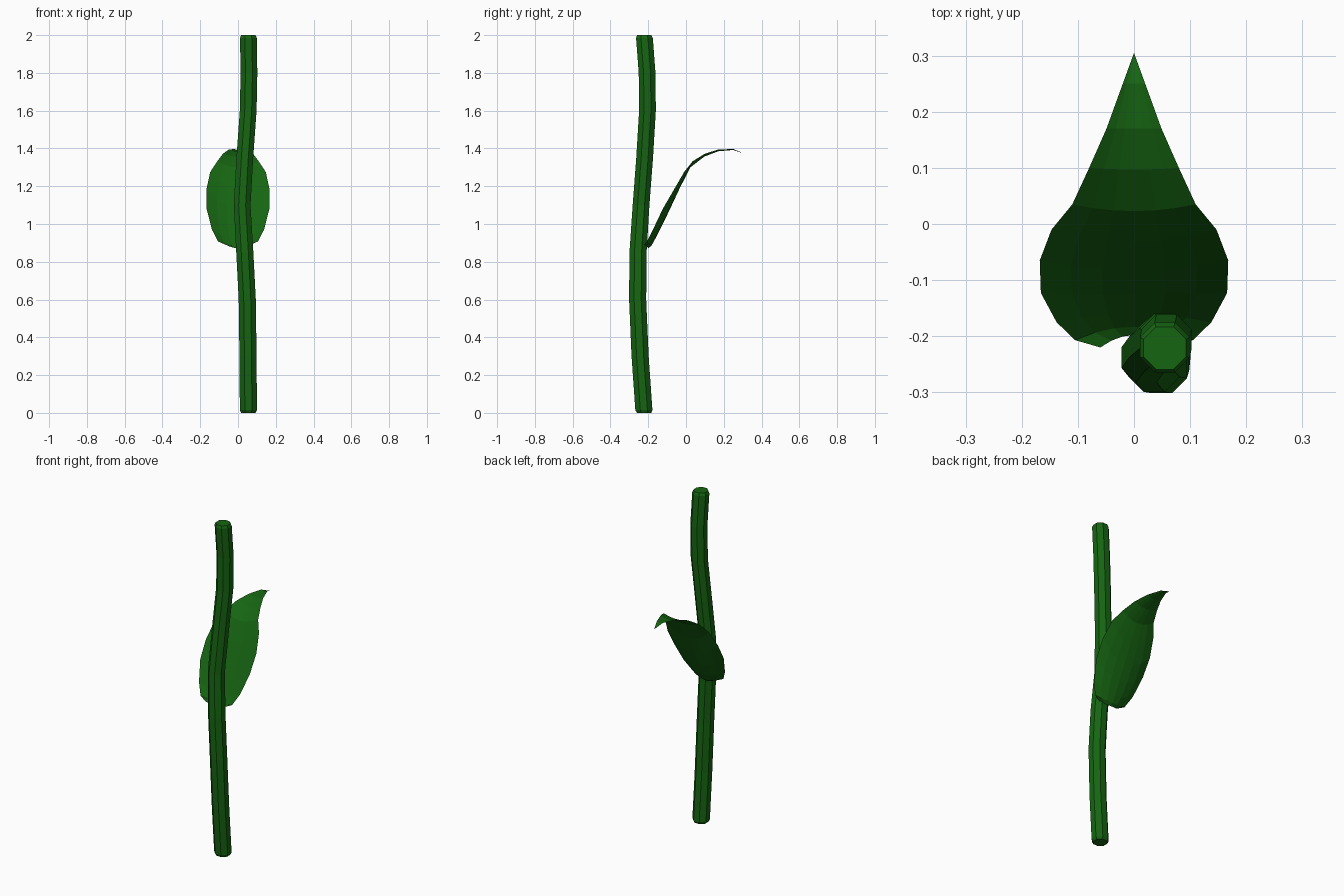
import bpy, bmesh, math
from mathutils import Vector

if "Cube" in bpy.data.objects:
    bpy.data.objects.remove(bpy.data.objects["Cube"])

green = bpy.data.materials.new("leaf_green")
green.diffuse_color = (0.008, 0.13, 0.006, 1)
green.use_nodes = True
green.node_tree.nodes["Principled BSDF"].inputs["Base Color"].default_value = green.diffuse_color


def finish(bm, name):
    me = bpy.data.meshes.new(name)
    bm.to_mesh(me)
    bm.free()
    ob = bpy.data.objects.new(name, me)
    bpy.context.collection.objects.link(ob)
    me.materials.append(green)
    return ob


def bridge(bm, a, b, closed):
    n = len(a)
    for i in range(n if closed else n - 1):
        j = (i + 1) % n
        bm.faces.new((a[i], a[j], b[j], b[i]))


# Stem: octagonal tube along a gently waving path, chamfered at both ends
path = [(.055, -.222, 0, .041), (.055, -.223, .015, .049), (.053, -.243, .3, .049),
        (.049, -.256, .6, .049), (.036, -.254, .85, .049), (.022, -.238, 1.1, .048),
        (.036, -.219, 1.35, .048), (.054, -.204, 1.6, .048), (.058, -.206, 1.8, .048),
        (.055, -.22, 1.985, .048), (.055, -.221, 2, .041)]
SIDES = 8
bm = bmesh.new()
rings = []
for x, y, z, r in path:
    rings.append([bm.verts.new((x + r * math.cos(math.tau * (i + .5) / SIDES),
                                y + r * math.sin(math.tau * (i + .5) / SIDES), z))
                  for i in range(SIDES)])
for a, b in zip(rings, rings[1:]):
    bridge(bm, a, b, True)
bm.faces.new(rings[0][::-1])
bm.faces.new(rings[-1])
finish(bm, "stem")

# Leaf: cupped blade, each row given by half width, edge (y, z) and midrib (y, z)
rows = [(.06, -.22, .888, -.198, .872), (.105, -.207, .907, -.183, .885),
        (.138, -.175, .97, -.161, .925), (.166, -.123, 1.08, -.125, .995),
        (.168, -.065, 1.18, -.082, 1.085), (.147, -.01, 1.275, -.033, 1.19),
        (.11, .035, 1.332, .023, 1.300), (.08, .1, 1.372, .097, 1.357),
        (.049, .17, 1.394, .17, 1.385), (.02, .25, 1.397, .25, 1.392)]
HALF = 3
bm = bmesh.new()
strips = []
for w, ye, ze, yc, zc in rows:
    edge, rib = Vector((0, ye, ze)), Vector((0, yc, zc))
    strip = []
    for i in range(-HALF, HALF + 1):
        t = i / HALF
        p = rib.lerp(edge, t * t)
        p.x = w * t
        strip.append(bm.verts.new(p))
    strips.append(strip)
for a, b in zip(strips, strips[1:]):
    bridge(bm, a, b, False)
tip = bm.verts.new((0, .305, 1.374))
for i in range(2 * HALF):
    bm.faces.new((strips[-1][i], strips[-1][i + 1], tip))
finish(bm, "leaf")
